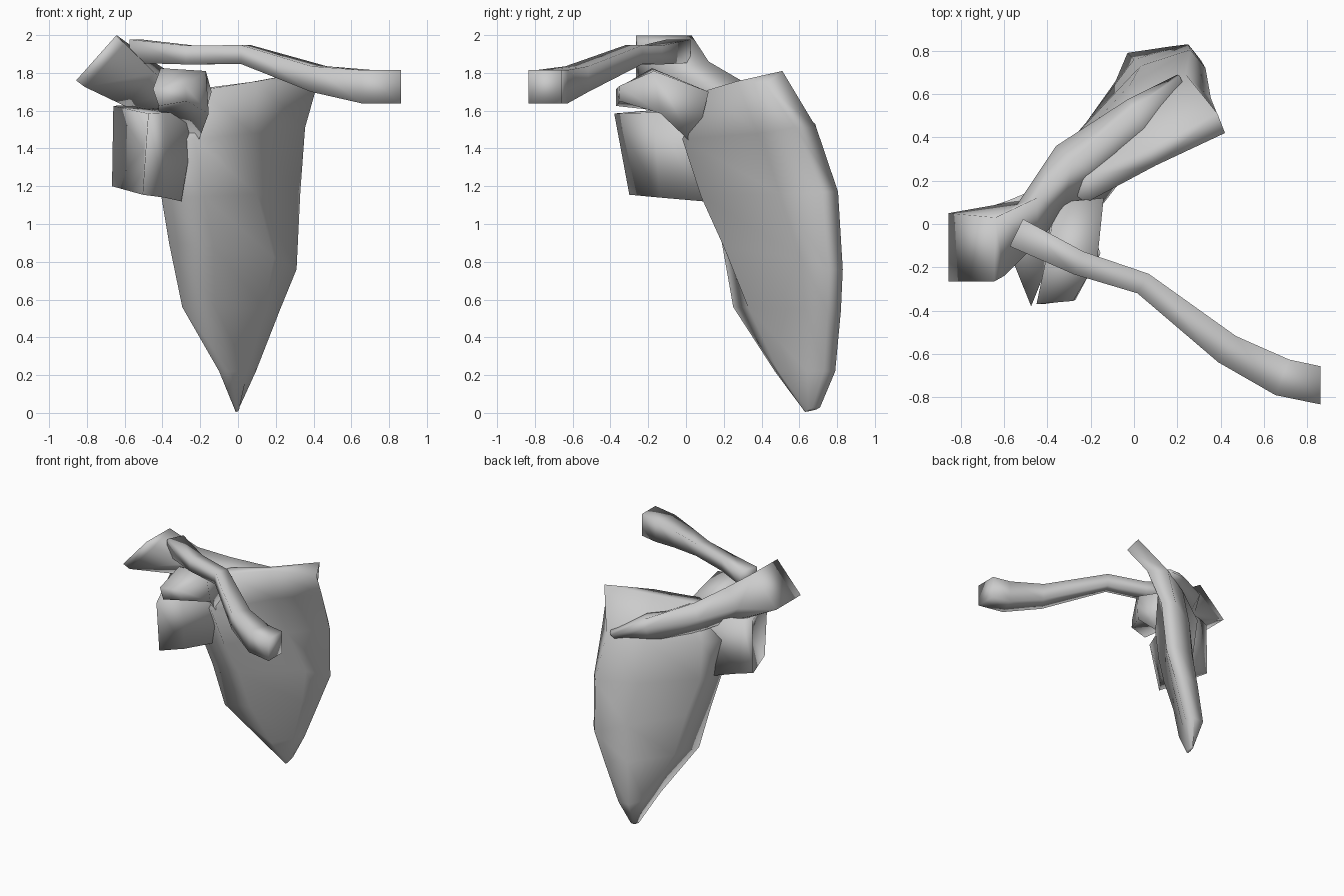
import bpy, bmesh
from mathutils import Vector


def loft(name, rings, dish=None):
    """Skin a list of equal-length point rings, smooth shaded; dish sinks the first cap's centre."""
    bm = bmesh.new()
    vs = [[bm.verts.new(p) for p in r] for r in rings]
    n = len(vs[0])
    for a, b in zip(vs, vs[1:]):
        for i in range(n):
            j = (i + 1) % n
            bm.faces.new((a[i], a[j], b[j], b[i]))
    if dish:
        c = bm.verts.new(sum((v.co for v in vs[0]), Vector()) / n + Vector(dish))
        for i in range(n):
            bm.faces.new((vs[0][i], vs[0][(i + 1) % n], c))
    else:
        bm.faces.new(vs[0])
    bm.faces.new(vs[-1])
    bmesh.ops.recalc_face_normals(bm, faces=bm.faces)
    for f in bm.faces:
        f.smooth = True
    me = bpy.data.meshes.new(name)
    bm.to_mesh(me)
    bm.free()
    ob = bpy.data.objects.new(name, me)
    bpy.context.collection.objects.link(ob)
    return ob


# Collarbone: square bar along an S-shaped path (x, y, z, half width, half height)
path = [(-.543, -.04, 1.915, .07, .062), (-.255, -.18, 1.895, .057, .05),
        (.042, -.275, 1.897, .052, .05), (.43, -.578, 1.767, .073, .068),
        (.685, -.708, 1.727, .088, .088), (.862, -.745, 1.727, .088, .088)]
rings = []
for k, (x, y, z, w, h) in enumerate(path):
    p, q = path[max(k - 1, 0)], path[min(k + 1, len(path) - 1)]
    side = Vector((p[1] - q[1], q[0] - p[0], 0)).normalized()
    if k == len(path) - 1:
        side = Vector((0, 1, 0))
    rings.append([Vector((x, y, z)) + side * w * s + Vector((0, 0, h * t))
                  for s, t in ((1, 1), (-1, 1), (-1, -1), (1, -1))])
loft("collarbone", rings)

# Shoulder blade: stacked sections, each (lateral z, medial z, outline in x, y)
# outline order: lateral, dorsal lateral, dorsal mid, medial back, medial front, ventral mid, ventral lateral
sections = [
    (.005, .03, [(-.012, .63), (-.012, .66), (-.01, .69), (.003, .71), (.008, .67), (.006, .65), (0, .63)]),
    (.22, .22, [(-.10, .47), (-.085, .66), (-.03, .79), (.06, .79), (.095, .73), (.05, .64), (-.04, .49)]),
    (.56, .54, [(-.295, .25), (-.22, .47), (.0, .76), (.17, .82), (.22, .75), (.14, .63), (-.12, .33)]),
    (.90, .76, [(-.365, .19), (-.28, .40), (.03, .73), (.25, .83), (.31, .755), (.19, .61), (-.13, .20)]),
    (1.14, 1.17, [(-.405, .11), (-.34, .30), (-.02, .64), (.26, .805), (.33, .72), (.1, .50), (-.18, .08)]),
    (1.44, 1.51, [(-.45, .14), (-.37, .32), (-.02, .56), (.24, .69), (.355, .58), (.08, .38), (-.23, -.02)]),
    (1.69, 1.81, [(-.30, .14), (-.22, .22), (.06, .34), (.385, .51), (.42, .42), (.1, .27), (-.2, .11)])]
blend = (0, .2, .5, 1, 1, .55, .15)
blade = [[(x, y, a + (b - a) * t) for (x, y), t in zip(o, blend)] for a, b, o in sections]
blade[-1][4] = (.42, .42, 1.74)  # front lip of the upper corner sits lower
loft("shoulder_blade", blade)

# Spine of the blade flaring out into the acromion plate
loft("spine_and_acromion", [
    [(-.645, -.265, 1.998), (-.857, -.265, 1.76), (-.81, -.25, 1.725), (-.60, -.24, 1.955)],
    [(-.64, .03, 1.998), (-.857, .05, 1.76), (-.60, .05, 1.625), (-.44, -.08, 1.80)],
    [(-.45, .12, 1.86), (-.54, .09, 1.70), (-.46, .12, 1.58), (-.33, .05, 1.70)],
    [(-.28, .30, 1.755), (-.36, .36, 1.66), (-.33, .28, 1.53), (-.13, .18, 1.66)],
    [(.0, .54, 1.64), (-.03, .575, 1.59), (-.04, .52, 1.44), (.08, .36, 1.64)],
    [(.21, .685, 1.53), (.20, .69, 1.51), (.17, .65, 1.46), (.25, .60, 1.55)]])

# Socket: squared cup on a neck running into the blade
loft("shoulder_socket", [
    [(-.66, .08, 1.625), (-.475, -.38, 1.585), (-.505, -.30, 1.155), (-.667, .08, 1.20)],
    [(-.59, .105, 1.63), (-.39, -.17, 1.59), (-.39, -.14, 1.14), (-.56, .11, 1.18)],
    [(-.26, .24, 1.60), (-.22, .02, 1.59), (-.30, .09, 1.12), (-.33, .20, 1.13)]],
    dish=(.08, .03, 0))

# Coracoid: blunt hook pointing forward from the neck
loft("coracoid_hook", [
    [(-.45, -.37, 1.715), (-.28, -.355, 1.73), (-.27, -.35, 1.65), (-.42, -.37, 1.625)],
    [(-.41, -.18, 1.825), (-.17, -.17, 1.81), (-.155, -.135, 1.585), (-.42, -.15, 1.60)],
    [(-.36, .10, 1.70), (-.14, .12, 1.70), (-.22, .05, 1.41), (-.36, .06, 1.5)]])
